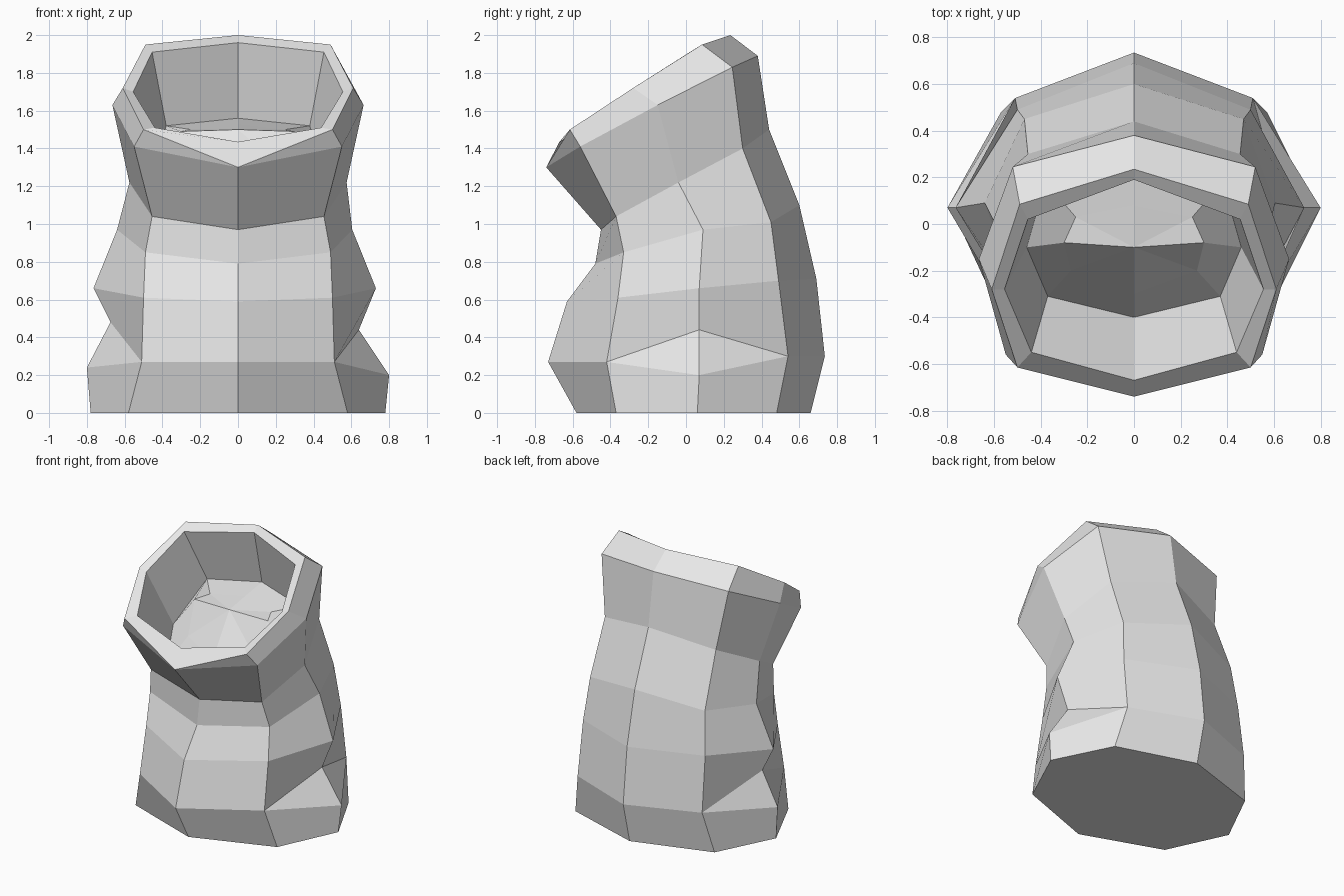
import bpy, bmesh
from mathutils import Vector

cube = bpy.data.objects.get("Cube")
if cube:
    bpy.data.objects.remove(cube)

clay = bpy.data.materials.new("pale_grey")
clay.use_nodes = True
GREY = (0.8, 0.8, 0.8, 1)
clay.diffuse_color = GREY
clay.node_tree.nodes["Principled BSDF"].inputs["Base Color"].default_value = GREY

# Each column runs from the base up the outside; the front and back are (y, z)
front = [(-.58, 0), (-.73, .27), (-.73, .27), (-.63, .59), (-.48, .79), (-.45, .97), (-.74, 1.3)]
back = [(.66, 0), (.735, .3), (.735, .3), (.69, .71), (.6, 1.1), (.44, 1.5), (.38, 1.89)]

# The corner and side columns are (x, y, z), mirrored across x
front_corner = [(.58, -.37, 0), (.51, -.42, .27), (.51, -.42, .27), (.5, -.36, .61),
                (.49, -.33, .85), (.455, -.37, 1.04), (.55, -.56, 1.41)]
side = [(.78, .06, 0), (.8, .07, .2), (.64, .07, .44), (.73, .07, .66),
        (.605, .09, .97), (.575, -.04, 1.22), (.665, -.15, 1.63)]
back_corner = [(.57, .48, 0), (.51, .54, .3), (.51, .54, .3), (.5, .49, .7),
               (.47, .45, 1.01), (.455, .3, 1.4), (.52, .245, 1.83)]

# Rim: outer lip, then inner lip
front += [(-.74, 1.3), (-.67, 1.435)]
front_corner += [(.5, -.615, 1.5), (.44, -.55, 1.51)]
side += [(.61, -.28, 1.72), (.555, -.28, 1.7)]
back_corner += [(.49, .085, 1.95), (.455, .02, 1.91)]
back += [(.235, 2), (.19, 1.96)]

# Hollow: foot of the inner wall, then the raised crumpled floor
front += [(-.4, 1.02), (-.3, 1.2)]
front_corner += [(.37, -.31, 1.08), (.27, -.2, 1.27)]
side += [(.46, -.1, 1.27), (.3, -.08, 1.49)]
back_corner += [(.38, .18, 1.52), (.25, .03, 1.5)]
back += [(.28, 1.56), (.08, 1.53)]


def mirror(p):
    return (-p[0], p[1], p[2])


def ring_points(i):
    half = [front_corner[i], side[i], back_corner[i]]
    other = [mirror(p) for p in reversed(half)]
    if 0 < i < 5:  # the folds bulge slightly more on one side
        x, y, z = other[1]
        fuller = 0 if i == 1 else .035
        other[1] = (x - fuller, y, z + (.04 if i < 3 else 0))
    return [(0, *front[i])] + half + [(0, *back[i])] + other


# Leaning hollow body, lofted ring by ring
bm = bmesh.new()
rings = [[bm.verts.new(p) for p in ring_points(i)] for i in range(len(front))]
for lower, upper in zip(rings, rings[1:]):
    for k in range(8):
        n = (k + 1) % 8
        bm.faces.new((lower[k], lower[n], upper[n], upper[k]))
bm.faces.new(list(reversed(rings[0])))
peak = bm.verts.new(Vector((0, -.1, 1.5)))
for k in range(8):
    bm.faces.new((rings[-1][k], rings[-1][(k + 1) % 8], peak))

# Shared points close the side folds and the front of the lip
bmesh.ops.remove_doubles(bm, verts=bm.verts, dist=.001)
bmesh.ops.recalc_face_normals(bm, faces=bm.faces)

mesh = bpy.data.meshes.new("leaning_hollow_body")
bm.to_mesh(mesh)
bm.free()
mesh.materials.append(clay)
body = bpy.data.objects.new("leaning_hollow_body", mesh)
bpy.context.scene.collection.objects.link(body)
